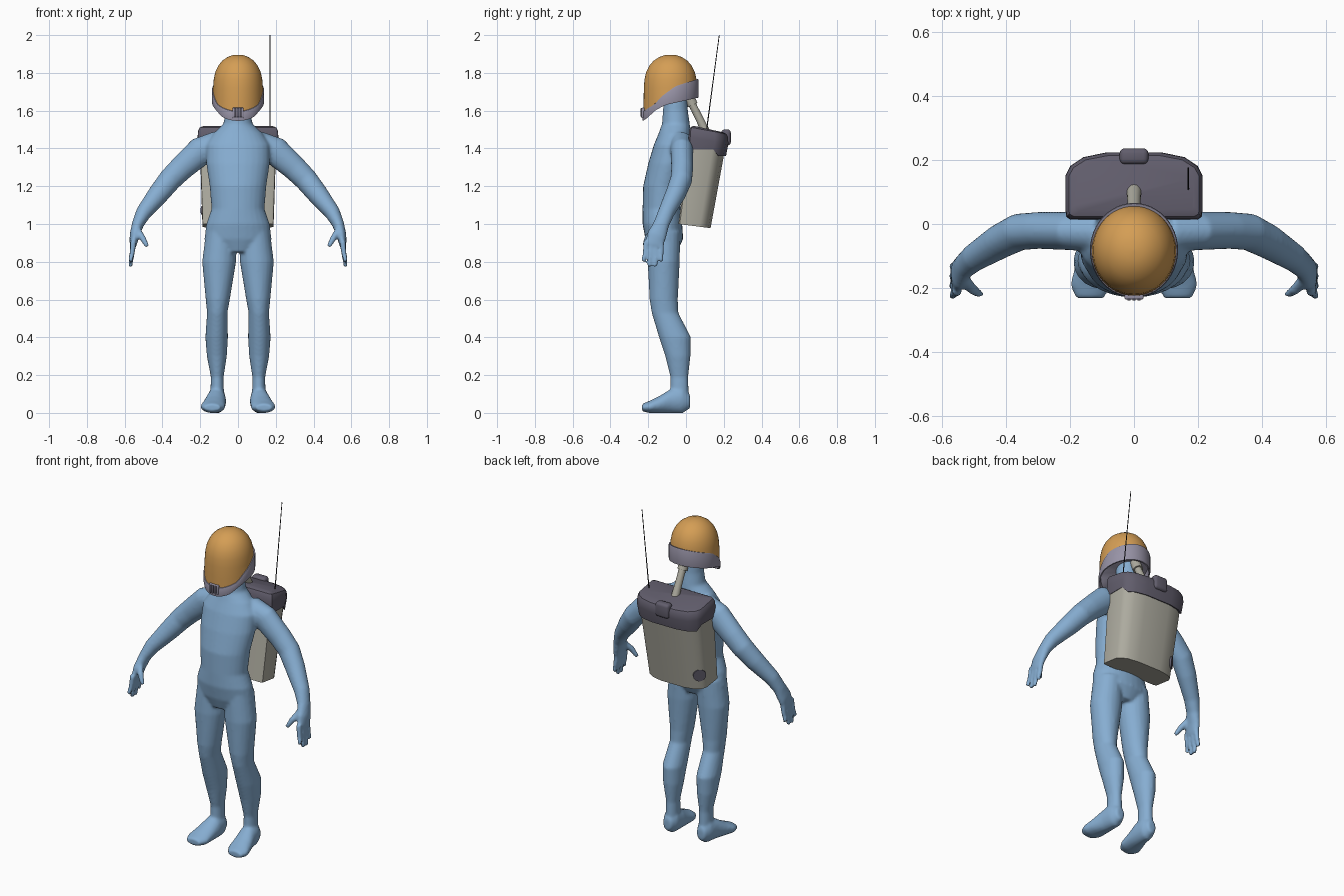
import bpy, bmesh, math
from mathutils import Vector

cube = bpy.data.objects.get("Cube")
if cube:
    bpy.data.objects.remove(cube)

X, Y, Z = Vector((1, 0, 0)), Vector((0, 1, 0)), Vector((0, 0, 1))


def material(name, *rgb):
    m = bpy.data.materials.new(name)
    m.use_nodes = True
    m.diffuse_color = (*rgb, 1)
    bsdf = next(n for n in m.node_tree.nodes if n.type == "BSDF_PRINCIPLED")
    bsdf.inputs["Base Color"].default_value = (*rgb, 1)
    return m


blue = material("suit blue", .24, .42, .64)
orange = material("visor orange", .66, .34, .09)
lavender = material("helmet lavender", .31, .29, .38)
charcoal = material("cap charcoal", .12, .11, .15)
beige = material("pack beige", .42, .41, .35)
black = material("antenna black", .02, .02, .025)


def finish(bm, name, mat, angle=35):
    bmesh.ops.remove_doubles(bm, verts=bm.verts, dist=.0002)
    bmesh.ops.recalc_face_normals(bm, faces=bm.faces)
    mesh = bpy.data.meshes.new(name)
    bm.to_mesh(mesh)
    bm.free()
    mesh.materials.append(mat)
    ob = bpy.data.objects.new(name, mesh)
    bpy.context.collection.objects.link(ob)
    for other in bpy.context.selected_objects:
        other.select_set(False)
    ob.select_set(True)
    bpy.context.view_layer.objects.active = ob
    bpy.ops.object.shade_smooth_by_angle(angle=math.radians(angle))
    return ob


def skin(bm, rings, close_start=True, close_end=True):
    rows = [[bm.verts.new(p) for p in ring] for ring in rings]
    n = len(rows[0])
    for a, b in zip(rows, rows[1:]):
        for i in range(n):
            j = (i + 1) % n
            bm.faces.new((a[i], a[j], b[j], b[i]))
    if close_start:
        bm.faces.new(rows[0])
    if close_end:
        bm.faces.new(rows[-1])


def loft(bm, stations, ref=X, axis=None, side=1, n=20):
    """Elliptical tube through stations of (x, y, z, radius along ref, other radius)."""
    centres = [Vector(s[:3]) for s in stations]
    rings = []
    for k, s in enumerate(stations):
        t = axis or (centres[min(k + 1, len(centres) - 1)] - centres[max(k - 1, 0)]).normalized()
        u = (ref - t * ref.dot(t)).normalized()
        v = t.cross(u)
        ring = []
        for i in range(n):
            a = math.tau * i / n
            p = centres[k] + u * s[3] * math.cos(a) + v * s[4] * math.sin(a)
            ring.append((p.x * side, p.y, p.z))
        rings.append(ring)
    skin(bm, rings)


def upright(rows):
    """Turn (z, x, half width, front y, back y) rows into loft stations."""
    return [(x, (f + b) / 2, z, w, (b - f) / 2) for z, x, w, f, b in rows]


# Body: torso, legs, feet, arms and hands fused into one skin
body = bmesh.new()
loft(body, upright([
    (.85, 0, .10, -.19, -.05), (.92, 0, .178, -.215, -.015), (1, 0, .168, -.23, -.02),
    (1.08, 0, .14, -.23, -.03), (1.2, 0, .15, -.227, -.015), (1.32, 0, .168, -.2, .015),
    (1.42, 0, .168, -.17, .025), (1.48, 0, .13, -.145, .025), (1.53, 0, .077, -.127, .02),
    (1.6, 0, .065, -.122, .01), (1.7, 0, .062, -.115, .005)]), axis=Z, n=28)
leg = upright([
    (.96, .09, .08, -.2, -.03), (.8, .1, .09, -.203, -.033), (.6, .107, .064, -.193, -.043),
    (.53, .11, .054, -.182, -.04), (.4, .113, .06, -.143, .026), (.3, .112, .053, -.11, .024),
    (.19, .11, .034, -.083, .012), (.1, .11, .036, -.083, .015), (.05, .11, .03, -.07, .01)])
foot = [(.112, .022, .06, .026, .036), (.112, -.02, .07, .047, .073), (.116, -.08, .062, .053, .065),
        (.126, -.14, .044, .061, .046), (.134, -.19, .032, .066, .033), (.138, -.232, .028, .045, .02)]
arm = [(.10, -.025, 1.425, .065, .07), (.2, -.022, 1.385, .06, .076), (.3, -.02, 1.295, .058, .066),
       (.36, -.025, 1.235, .058, .062), (.42, -.055, 1.16, .054, .056), (.5, -.105, 1.06, .044, .042),
       (.53, -.13, 1, .042, .032), (.548, -.155, .94, .052, .026), (.556, -.17, .885, .05, .018)]
thumb = [(.535, -.17, .97, .018, .02), (.505, -.205, .925, .017, .018), (.48, -.222, .88, .012, .012)]
for s in (1, -1):
    loft(body, leg, axis=Z, side=s)
    loft(body, foot, axis=Y, side=s)
    loft(body, arm, ref=Y, side=s)
    loft(body, thumb, ref=Y, side=s, n=10)
    for i in range(4):
        y = -.212 + i * .028
        tip = .80 - .03 * math.sin(i * math.pi / 3)
        loft(body, [(.553, y, .91, .014, .016), (.56, y - .004, .85, .0135, .015),
                    (.57, y * 1.14 + .015, tip, .011, .011)], ref=Y, side=s, n=10)
suit = finish(body, "suited_body", blue)
remesh = suit.modifiers.new("fuse", "REMESH")
remesh.mode = "VOXEL"
remesh.voxel_size = .008
remesh.use_smooth_shade = True
relax = suit.modifiers.new("relax", "SMOOTH")
relax.factor = .5
relax.iterations = 6


# Helmet: rim heights follow the distance from front to back
def along(y, table):
    for (a, za), (b, zb) in zip(table, table[1:]):
        if y <= b:
            return za + (zb - za) * max(0, (y - a) / (b - a))
    return table[-1][1]


def rim_top(y):
    return along(y, [(-.23, 1.595), (-.165, 1.635), (-.13, 1.675), (-.055, 1.73), (.07, 1.77)])


def rim_low(y):
    return along(y, [(-.23, 1.545), (-.2, 1.565), (-.165, 1.6), (-.11, 1.63), (.07, 1.67)])


def oval(scale, height, n=48):
    ring = []
    for i in range(n):
        a = math.tau * i / n
        y = -.082 - .148 * scale * math.cos(a)
        ring.append((.138 * scale * math.sin(a), y, height(y)))
    return ring


bm = bmesh.new()
rings = [oval(.9, lambda y: rim_low(y) + .04), oval(.94, rim_low), oval(.99, rim_low),
         oval(1, lambda y: rim_low(y) + .008), oval(1, lambda y: rim_top(y) - .006),
         oval(.985, rim_top), oval(.9, rim_top)]
skin(bm, rings, close_start=False, close_end=False)
floor = oval(.9, lambda y: rim_low(y) + .04)
skin(bm, [floor, [(0, -.07, 1.66)] * len(floor)], False, False)
finish(bm, "helmet_rim", lavender)

bm = bmesh.new()
dome = [(.01, 1.896), (.2, 1.894), (.4, 1.884), (.6, 1.865), (.75, 1.84), (.87, 1.805),
        (.93, 1.765), (.955, 1.72), (.96, 1.66), (.965, 1.6), (.965, 1.55)]
skin(bm, [oval(r, lambda y: max(z, (rim_top(y) + rim_low(y)) / 2)) for r, z in dome], True, False)
finish(bm, "visor_dome", orange)


def box(name, centre, size, mat, bevel=.005):
    bm = bmesh.new()
    bmesh.ops.create_cube(bm, size=1)
    for v in bm.verts:
        v.co = Vector(centre) + Vector(a * b for a, b in zip(v.co, size))
    bmesh.ops.bevel(bm, geom=bm.edges[:], offset=bevel, segments=3, profile=.5, affect="EDGES")
    return finish(bm, name, mat)


# Chin vent with dark bars
box("chin_plate", (0, -.226, 1.588), (.06, .02, .055), lavender)
for i in (-1, 0, 1):
    box("chin_vent_bar", (i * .016, -.236, 1.59), (.01, .008, .046), charcoal, .002)


# Backpack: one rounded outline stacked at several levels
half = [(.93, 0), (.99, .04), (1, .12), (1, .66), (.93, .8), (.74, .93), (.4, 1)]
outline = half + [(-x, t) for x, t in reversed(half)]


def pack(name, levels, mat, drop):
    bm = bmesh.new()
    skin(bm, [[(x * w, f + (b - f) * t, z + drop(k, t)) for x, t in outline]
              for k, (z, w, f, b) in enumerate(levels)])
    return finish(bm, name, mat)


pack("pack_body", [(1, .188, -.04, .13), (1.42, .202, .015, .207)], beige,
     lambda k, t: -.022 * t)
pack("pack_cap", [(1.4, .195, .025, .2), (1.395, .206, .012, .212), (1.46, .214, .014, .224),
                  (1.495, .212, .016, .223), (1.512, .204, .024, .214), (1.52, .185, .04, .198)],
     charcoal, lambda k, t: -.035 * t if k > 1 else -.035 * (t > .75))
box("cap_latch", (0, .212, 1.458), (.09, .05, .085), charcoal, .016)


def rod(name, points, mat, n=16):
    bm = bmesh.new()
    loft(bm, [(x, y, z, r, r) for x, y, z, r in points], n=n)
    return finish(bm, name, mat)


# Round port on the rear corner, hose and antenna
centre, out = Vector((-.168, .112, 1.07)), Vector((-.7, .7, -.1)).normalized()
rod("pack_port", [(*(centre + out * d), .036) for d in (-.012, .008)], charcoal, 24)
rod("air_hose", [(0, .02, 1.66, .021), (0, .045, 1.61, .02), (0, .075, 1.55, .021),
                 (0, .105, 1.485, .024)], beige)
rod("hose_collar", [(0, .01, 1.685, .028), (0, .035, 1.63, .028)], beige)
rod("antenna", [(.17, .108, 1.49, .003), (.17, .176, 2, .002)], black, 8)
